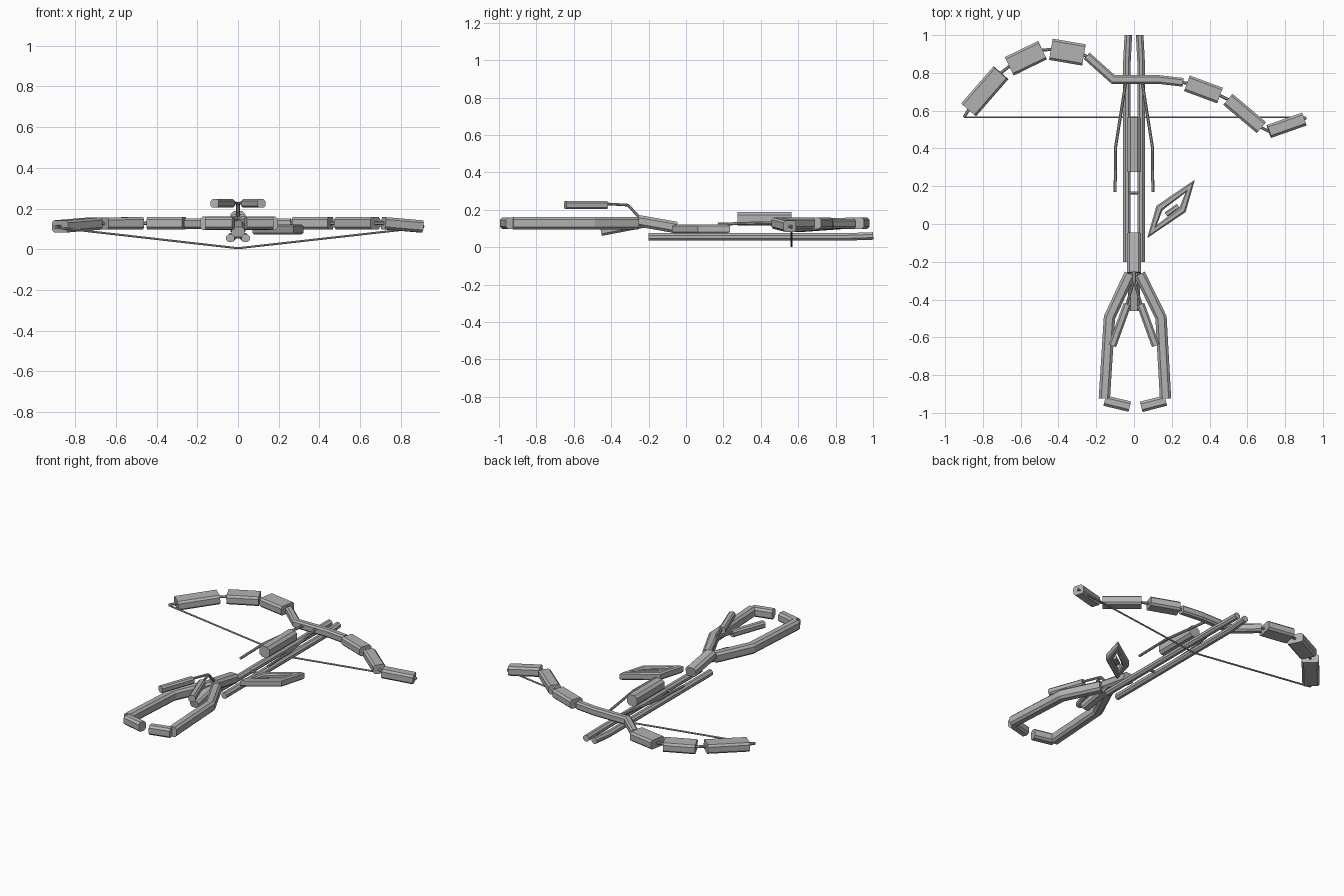
import bpy
from mathutils import Vector

if "Cube" in bpy.data.objects:
    bpy.data.objects.remove(bpy.data.objects["Cube"], do_unlink=True)

GREY = (0.45, 0.45, 0.45, 1)
mat = bpy.data.materials.new("weathered grey")
mat.use_nodes = True
mat.diffuse_color = GREY
mat.node_tree.nodes["Principled BSDF"].inputs["Base Color"].default_value = GREY


def section(w, h, cut):
    """Chamfered rectangle outline, half width w and half height h."""
    c = cut * min(w, h)
    return [(w, h - c), (w - c, h), (c - w, h), (-w, h - c),
            (-w, c - h), (c - w, -h), (w - c, -h), (w, c - h)]


def beam(name, points, w, h=None, cut=0.45, closed=False):
    """Sweep a chamfered section along a mitred path."""
    pts = [Vector(p) for p in points]
    n = len(pts)
    outline = section(w, h or w, cut)
    verts, faces = [], []
    for i, p in enumerate(pts):
        before = p - pts[i - 1] if i or closed else pts[1] - p
        after = pts[(i + 1) % n] - p if i < n - 1 or closed else before
        a, b = before.normalized(), after.normalized()
        t = (a + b).normalized()
        side = Vector((t.y, -t.x, 0)).normalized()
        up = side.cross(t)
        # widen in the direction of the bend so the sweep keeps its thickness
        bend = b - a
        k = 1 / max(t.dot(b), 0.45)
        ks, ku = (k, 1) if abs(bend.dot(side)) > abs(bend.dot(up)) else (1, k)
        verts += [p + side * u * ks + up * v * ku for u, v in outline]
    m = len(outline)
    for i in range(n if closed else n - 1):
        j = (i + 1) % n
        for s in range(m):
            r = (s + 1) % m
            faces.append((i * m + s, i * m + r, j * m + r, j * m + s))
    if not closed:
        faces += [tuple(range(m))[::-1], tuple(range((n - 1) * m, n * m))]
    mesh = bpy.data.meshes.new(name)
    mesh.from_pydata(verts, [], faces)
    mesh.materials.append(mat)
    obj = bpy.data.objects.new(name, mesh)
    bpy.context.collection.objects.link(obj)
    # consistent outward normals
    import bmesh
    bm = bmesh.new()
    bm.from_mesh(mesh)
    bmesh.ops.recalc_face_normals(bm, faces=bm.faces)
    bm.to_mesh(mesh)
    bm.free()
    return obj


def rod(name, points, r=0.008):
    return beam(name, points, r, r, 0.586)


# Paired parts: rails, side braces, upper rests
for label, s in (("left", 1), ("right", -1)):
    rod(label + "_rail", [(s * .038, -.2, .055), (s * .038, .85, .055),
                          (s * .03, 1, .06)], .02)
    rod(label + "_brace", [(s * .1, .17, .123), (s * .097, .41, .13),
                           (s * .042, .76, .135)])
    beam(label + "_rest", [(s * .035, -.425, .225), (s * .115, -.645, .225)], .021)
    rod(label + "_rest_stem", [(s * .003, -.25, .16), (s * .003, -.31, .225),
                               (s * .04, -.43, .232)], .007)

# Forked shoulder stock with two end pads
Z = .128
beam("left_fork", [(.03, -.265, Z), (.143, -.495, Z), (.167, -.925, Z)], .03, .033)
beam("right_fork", [(-.022, -.265, Z), (-.13, -.495, Z), (-.157, -.925, Z)], .03, .033)
beam("left_pad", [(.038, -.968, Z), (.168, -.935, Z)], .028, .031)
beam("right_pad", [(-.022, -.967, Z), (-.155, -.935, Z)], .028, .031)

# Centre body
beam("neck", [(0, -.26, .142), (0, -.05, .105)], .037, .031)
beam("grip", [(0, -.22, .13), (0, -.455, .085)], .031, .025)
beam("upper_block", [(0, .275, .152), (0, .565, .152)], .036, .036)
rod("cross_pin", [(-.035, .165, .06), (.035, .165, .06)])

# Diamond-shaped side handle
zh = .097
beam("side_handle", [(.297, .2, zh), (.135, .085, zh), (.095, -.04, zh),
                     (.257, .075, zh)], .019, .025, closed=True)
beam("handle_core", [(.17, .05, zh), (.235, .095, zh)], .014)

# Bow: central bar, then separate flattened limb plates
Y = .765
beam("bow_bar", [(-.25, .89, .125), (-.11, Y, .125), (.13, Y, .125),
                 (.26, .75, .125)], .023, .026)
limbs = {
    "right_inner_limb": ((-.265, .895, .128), (-.44, .925, .128), .057),
    "right_middle_limb": ((-.485, .92, .128), (-.66, .835, .126), .054),
    "right_outer_limb": ((-.705, .80, .126), (-.875, .605, .112), .052),
    "left_inner_limb": ((.28, .745, .128), (.455, .68, .128), .044),
    "left_middle_limb": ((.497, .66, .128), (.675, .51, .128), .038),
    "left_outer_limb": ((.715, .49, .128), (.9, .555, .112), .036),
}
for name, (start, end, width) in limbs.items():
    beam(name, [start, end], width, .03, .4)

# Thin core rod joining the limb plates, out to the string tips
for label, tip in (("left", (.91, .565, .11)), ("right", (-.9, .565, .11))):
    path = [p for name, (a, b, w) in limbs.items() if name.startswith(label)
            for p in (a, b)]
    start = (.24, .753, .126) if label == "left" else (-.24, .883, .126)
    rod(label + "_limb_core", [start] + path + [tip])

# Bow string dipping under the rails
rod("string", [(-.9, .565, .107), (0, .565, .005), (.91, .565, .107)], .005)
